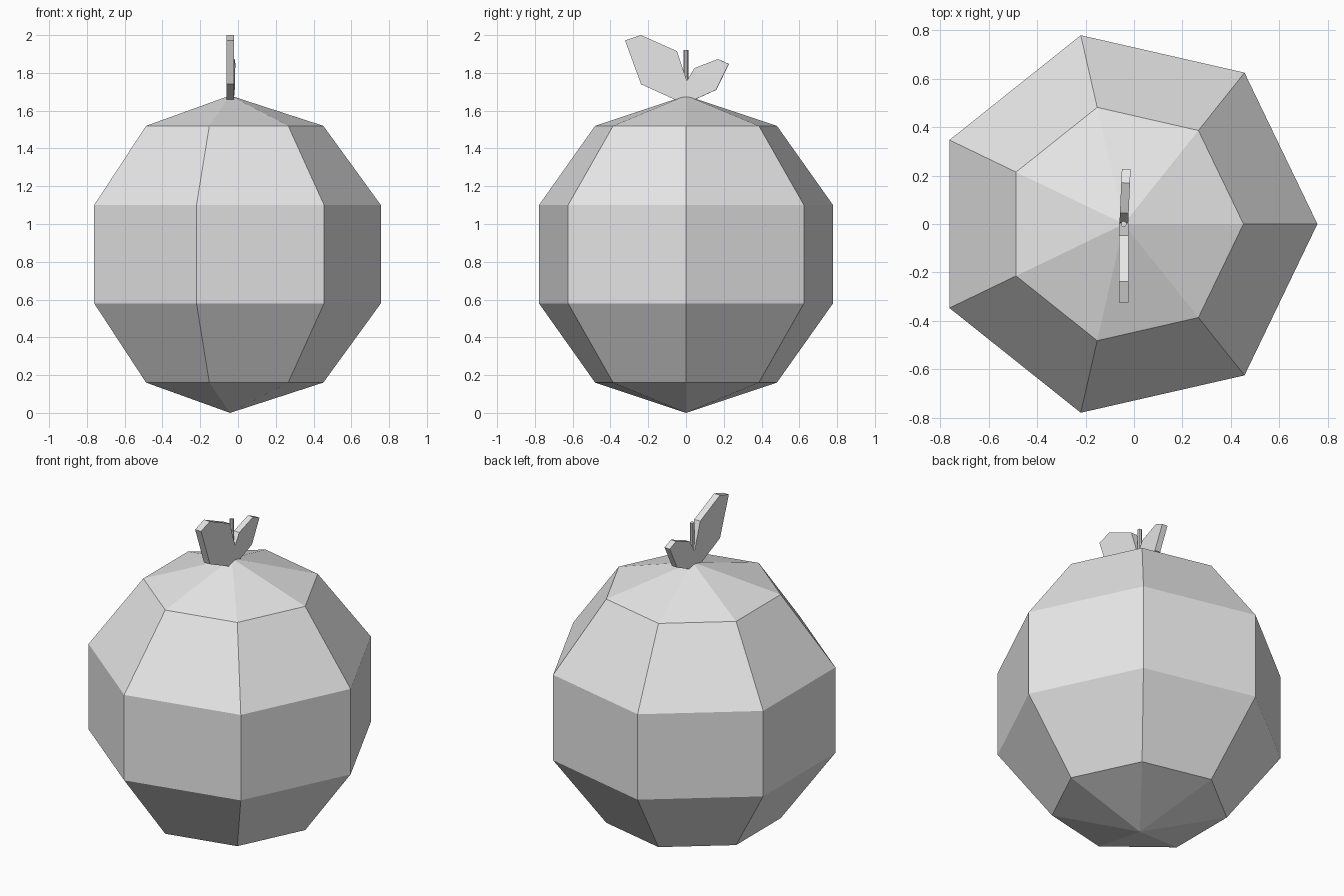
import bpy
import bmesh
from math import sin, cos, pi, radians
from mathutils import Matrix, Vector

cube = bpy.data.objects.get("Cube")
if cube:
    bpy.data.objects.remove(cube)

AXIS_X = -0.042   # the fruit and its stalk share this upright axis
RADIUS = 0.84

grey = bpy.data.materials.new("plain grey")
grey.use_nodes = True
grey.diffuse_color = (0.8, 0.8, 0.8, 1)
bsdf = next(n for n in grey.node_tree.nodes if n.type == 'BSDF_PRINCIPLED')
bsdf.inputs["Base Color"].default_value = (0.8, 0.8, 0.8, 1)


def add_object(name, bm):
    """Turn a bmesh into a flat-shaded grey object on the upright axis."""
    bmesh.ops.recalc_face_normals(bm, faces=bm.faces[:])
    mesh = bpy.data.meshes.new(name)
    bm.to_mesh(mesh)
    bm.free()
    mesh.materials.append(grey)
    obj = bpy.data.objects.new(name, mesh)
    obj.location.x = AXIS_X
    bpy.context.collection.objects.link(obj)
    return obj


def add_leaf(name, outline, thickness, turn=0.0):
    """Extrude a (y, z) outline sideways into a flat leaf."""
    bm = bmesh.new()
    face = bm.faces.new([bm.verts.new((-thickness / 2, y, z)) for y, z in outline])
    extruded = bmesh.ops.extrude_face_region(bm, geom=[face])["geom"]
    verts = [v for v in extruded if isinstance(v, bmesh.types.BMVert)]
    bmesh.ops.translate(bm, verts=verts, vec=(thickness, 0, 0))
    obj = add_object(name, bm)
    obj.rotation_euler.z = turn
    return obj


# Fruit: half-circle profile spun into a seven-sided ball
bm = bmesh.new()
profile = [bm.verts.new((RADIUS * sin(pi * i / 5), 0, RADIUS - RADIUS * cos(pi * i / 5)))
           for i in range(6)]
edges = [bm.edges.new(pair) for pair in zip(profile, profile[1:])]
bmesh.ops.spin(bm, geom=profile + edges, cent=(0, 0, 0), axis=(0, 0, 1),
               angle=2 * pi, steps=7, use_duplicate=False)
bmesh.ops.remove_doubles(bm, verts=bm.verts[:], dist=0.001)
add_object("fruit_body", bm)

# Stalk: thin upright cylinder
bm = bmesh.new()
bmesh.ops.create_cone(bm, cap_ends=True, segments=8, radius1=0.012, radius2=0.012,
                      depth=0.26, matrix=Matrix.Translation(Vector((0, 0, 1.79))))
add_object("stalk", bm)

# Leaves: a tall one leaning forward, a short one leaning back
add_leaf("front_leaf", [(0.005, 1.66), (0.005, 1.757), (-0.048, 1.915), (-0.238, 2.0),
                        (-0.323, 1.972), (-0.238, 1.74), (-0.058, 1.658)], 0.04)
add_leaf("back_leaf", [(0.0, 1.66), (0.045, 1.658), (0.16, 1.71), (0.227, 1.847),
                       (0.17, 1.873), (0.045, 1.825), (0.005, 1.757)], 0.036, radians(-2.5))
